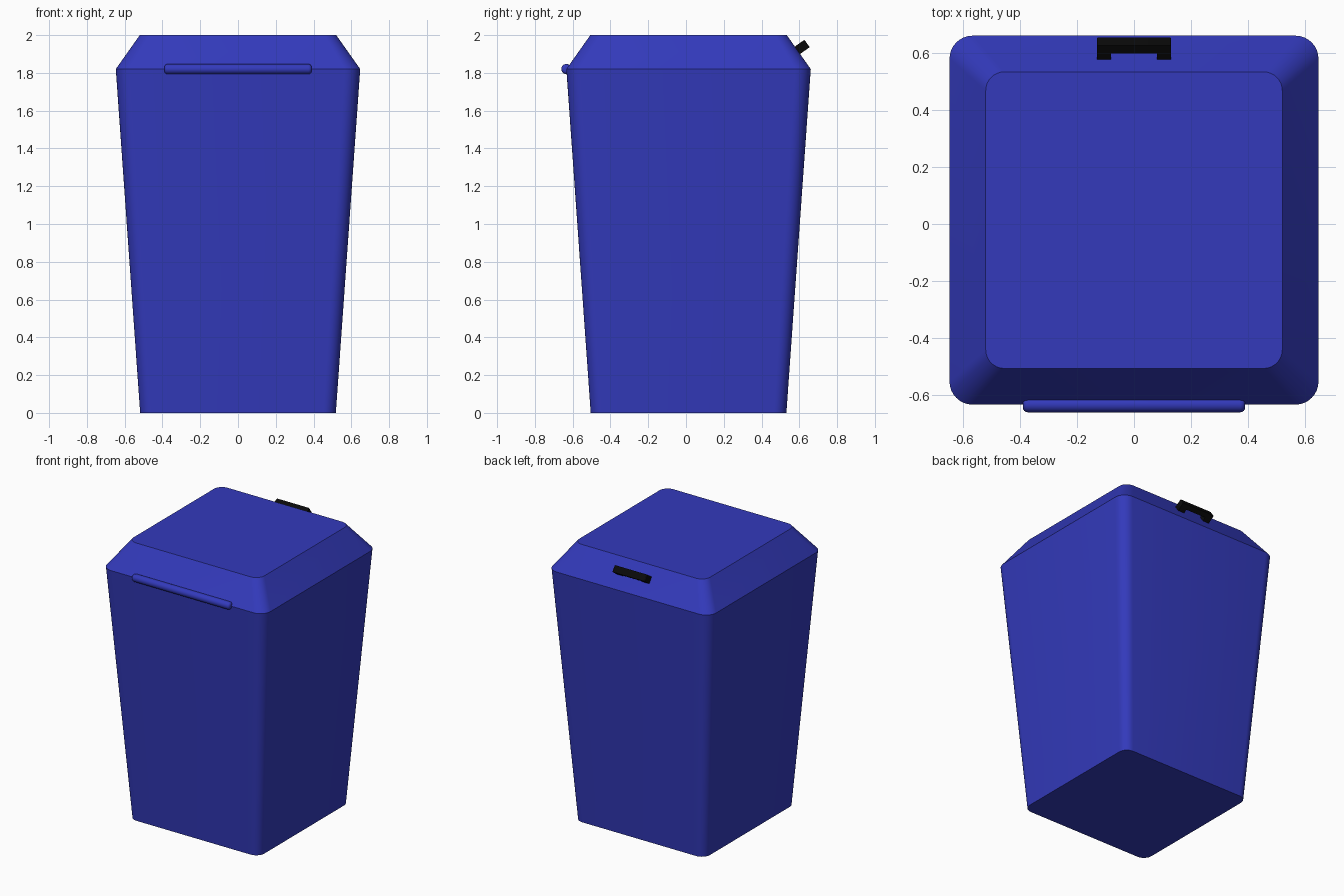
import bpy, bmesh
from math import sin, cos, radians, atan2
from mathutils import Vector, Matrix

if "Cube" in bpy.data.objects:
    bpy.data.objects.remove(bpy.data.objects["Cube"])

CENTRE_Y = 0.0135
RIM_Z, TOP_Z = 1.82, 2.0
RIM, TOP, BASE = 0.647, 0.52, 0.518


def material(name, rgb, rough):
    mat = bpy.data.materials.new(name)
    mat.use_nodes = True
    mat.diffuse_color = (*rgb, 1)
    node = next(n for n in mat.node_tree.nodes if n.type == "BSDF_PRINCIPLED")
    node.inputs["Base Color"].default_value = (*rgb, 1)
    node.inputs["Roughness"].default_value = rough
    return mat


blue = material("blue plastic", (0.033, 0.042, 0.5), 0.5)
black = material("black plastic", (0.003, 0.003, 0.003), 0.5)


def finish(name, bm, mat):
    bmesh.ops.recalc_face_normals(bm, faces=bm.faces)
    mesh = bpy.data.meshes.new(name)
    bm.to_mesh(mesh)
    bm.free()
    mesh.materials.append(mat)
    obj = bpy.data.objects.new(name, mesh)
    bpy.context.collection.objects.link(obj)
    bpy.ops.object.select_all(action="DESELECT")
    obj.select_set(True)
    bpy.context.view_layer.objects.active = obj
    bpy.ops.object.shade_smooth_by_angle(angle=radians(30))
    return obj


def rounded_square(bm, half, z, steps=8):
    # Corner radius grows with the section
    radius = half * 0.125
    ring = []
    for quarter in range(4):
        turn = Matrix.Rotation(radians(90 * quarter), 3, "Z")
        for i in range(steps + 1):
            a = radians(90 * i / steps)
            p = Vector((half - radius + radius * cos(a),
                        half - radius + radius * sin(a), z))
            ring.append(bm.verts.new(turn @ p + Vector((0, CENTRE_Y, 0))))
    return ring


def tapered_block(name, low, high):
    bm = bmesh.new()
    a, b = rounded_square(bm, *low), rounded_square(bm, *high)
    for i in range(len(a)):
        j = (i + 1) % len(a)
        bm.faces.new((a[i], a[j], b[j], b[i]))
    bm.faces.new(a)
    bm.faces.new(b)
    return finish(name, bm, blue)


# Tapered bin and sloping lid
tapered_block("bin_body", (BASE, 0), (RIM, RIM_Z))
tapered_block("lid", (RIM, RIM_Z), (TOP, TOP_Z))

# Rounded grip bar along the front rim
bm = bmesh.new()
bmesh.ops.create_cone(bm, cap_ends=True, segments=24, radius1=0.027, radius2=0.027,
                      depth=0.78, matrix=Matrix.Rotation(radians(90), 4, "Y"))
rims = [e for e in bm.edges if abs(e.verts[0].co.x - e.verts[1].co.x) < 1e-4]
bmesh.ops.bevel(bm, geom=rims, offset=0.017, segments=4, profile=0.5, affect="EDGES")
grip = finish("front_grip", bm, blue)
grip.location = (0, CENTRE_Y - RIM, RIM_Z)

# Bracket handle on the back slope: local y points up the slope, z points outward
outline = [(-0.13, -0.03), (-0.08, -0.03), (-0.08, 0.027), (0.08, 0.027),
           (0.08, -0.03), (0.13, -0.03), (0.13, 0.062), (-0.13, 0.062)]
bm = bmesh.new()
face = bm.faces.new([bm.verts.new((x, -0.024, z)) for x, z in outline])
made = bmesh.ops.extrude_face_region(bm, geom=[face])["geom"]
bmesh.ops.translate(bm, vec=(0, 0.048, 0),
                    verts=[v for v in made if isinstance(v, bmesh.types.BMVert)])
bmesh.ops.recalc_face_normals(bm, faces=bm.faces)
corners = [e for e in bm.edges if all(v.co.z > 0.06 and abs(v.co.x) > 0.12 for v in e.verts)
           and abs(e.verts[0].co.y - e.verts[1].co.y) > 0.01]
bmesh.ops.bevel(bm, geom=corners, offset=0.006, segments=3, profile=0.5, affect="EDGES")
handle = finish("back_handle", bm, black)
rise = atan2(TOP_Z - RIM_Z, RIM - TOP)
up = Vector((0, -cos(rise), sin(rise)))
out = Vector((0, sin(rise), cos(rise)))
mid = Vector((0, CENTRE_Y + (RIM + TOP) / 2, (RIM_Z + TOP_Z) / 2))
axes = Matrix((up.cross(out), up, out)).transposed()
handle.matrix_world = Matrix.Translation(mid + up * 0.012) @ axes.to_4x4()
